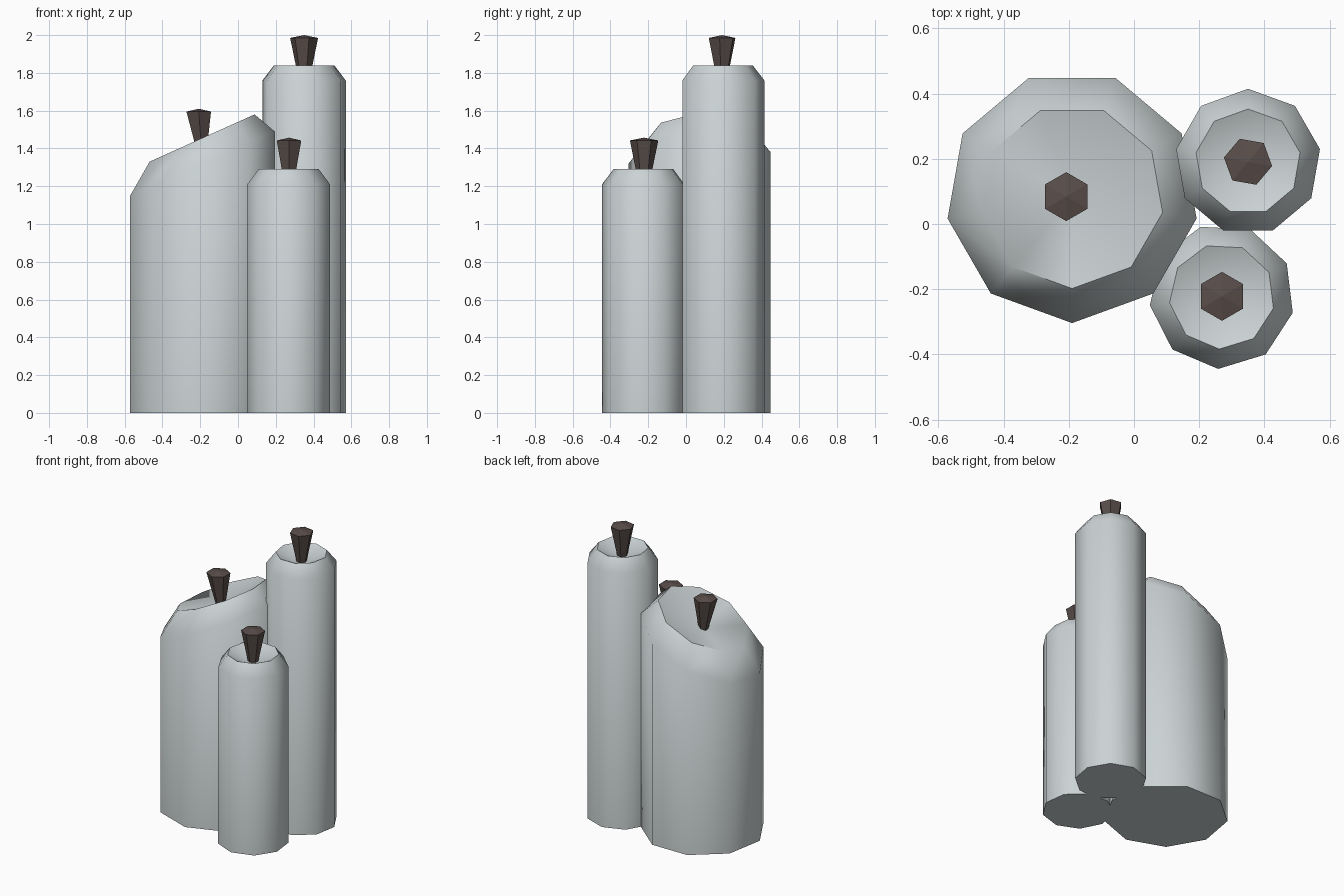
import bpy
import bmesh
from math import sin, cos, radians

if "Cube" in bpy.data.objects:
    bpy.data.objects.remove(bpy.data.objects["Cube"])


def material(name, rgb):
    m = bpy.data.materials.new(name)
    m.diffuse_color = (*rgb, 1)
    m.use_nodes = True
    m.node_tree.nodes["Principled BSDF"].inputs["Base Color"].default_value = m.diffuse_color
    return m


wax = material("pale grey wax", (0.60, 0.65, 0.66))
char = material("charred brown", (0.10, 0.075, 0.068))


def lathe(name, sides, start, rings, bottom, top, mat):
    """Closed stack of polygon rings (x, y, z, radius, slope in x) between two pole points."""
    bm = bmesh.new()
    loops = []
    for x, y, z, r, slope in rings:
        loop = []
        for i in range(sides):
            a = radians(start + 360 * i / sides)
            dx, dy = r * cos(a), r * sin(a)
            loop.append(bm.verts.new((x + dx, y + dy, z + slope * dx)))
        loops.append(loop)
    low, high = bm.verts.new(bottom), bm.verts.new(top)
    for i in range(sides):
        j = (i + 1) % sides
        for a, b in zip(loops, loops[1:]):
            bm.faces.new((a[i], a[j], b[j], b[i]))
        bm.faces.new((low, loops[0][j], loops[0][i]))
        bm.faces.new((loops[-1][i], loops[-1][j], high))
    bmesh.ops.recalc_face_normals(bm, faces=bm.faces)
    mesh = bpy.data.meshes.new(name)
    bm.to_mesh(mesh)
    bm.free()
    mesh.materials.append(mat)
    ob = bpy.data.objects.new(name, mesh)
    bpy.context.collection.objects.link(ob)
    return ob


def candle(name, x, y, r, rim_r, shoulder, rim, slope, start, wick_start, wick_top, lean=0):
    depth = 0.07
    # wax body: straight side, bevelled shoulder, dished top
    body = lathe(name + "_candle", 9, start,
                 [(x, y, 0, r, 0), (x, y, shoulder, r, slope), (x, y, rim, rim_r, slope)],
                 (x, y, 0), (x, y, rim - depth), wax)
    bpy.ops.object.select_all(action='DESELECT')
    body.select_set(True)
    bpy.context.view_layer.objects.active = body
    bpy.ops.object.shade_smooth_by_angle(angle=radians(55))
    # flared six-sided wick with a slightly domed tip
    base = rim - depth - 0.02
    lathe(name + "_wick", 6, wick_start,
          [(x, y, base, 0.026, 0), (x + lean, y, wick_top - 0.015, 0.075, 0)],
          (x, y, base), (x + lean, y, wick_top), char)


candle("wide_slanted", -0.19, 0.084, 0.388, 0.282, 1.32, 1.455, 0.45, -90, 90, 1.61, -0.018)
candle("tall", 0.35, 0.191, 0.224, 0.162, 1.76, 1.84, 0, 90, -10, 2.0)
candle("short", 0.27, -0.222, 0.223, 0.162, 1.21, 1.29, 0, -93, 90, 1.457)
